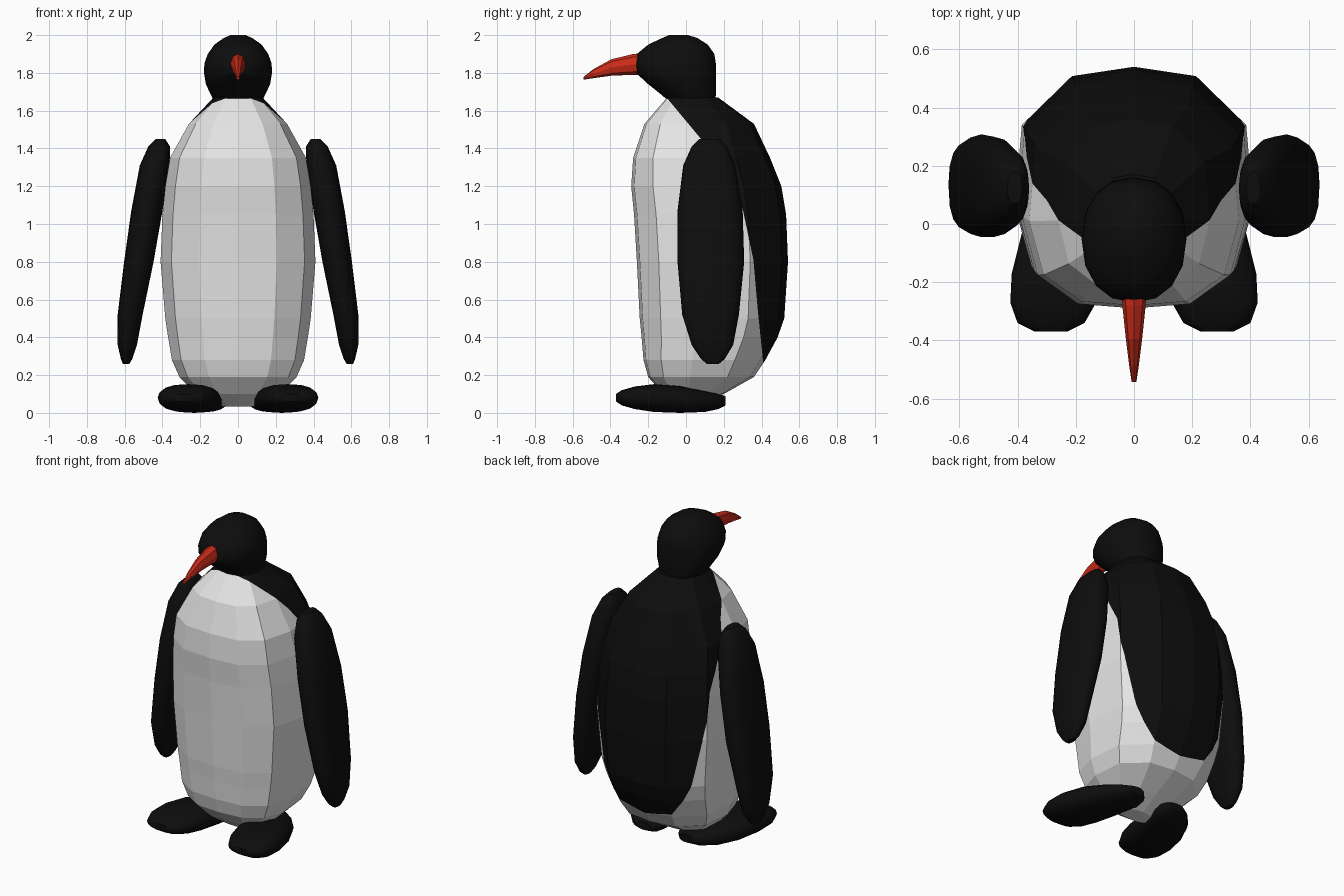
import bpy, bmesh, math
from mathutils import Vector

if "Cube" in bpy.data.objects:
    bpy.data.objects.remove(bpy.data.objects["Cube"])


def material(name, rgb):
    m = bpy.data.materials.new(name)
    m.diffuse_color = (*rgb, 1)
    m.use_nodes = True
    m.node_tree.nodes["Principled BSDF"].inputs["Base Color"].default_value = m.diffuse_color
    return m


WHITE = material("belly white", (0.78, 0.78, 0.78))
BLACK = material("feather black", (0.004, 0.004, 0.004))
RED = material("beak red", (0.6, 0.025, 0.01))


def section(n, p=1.0):
    """Unit outline with n sides; p < 1 makes it boxier."""
    pts = []
    for i in range(n):
        a = 2 * math.pi * i / n
        c, s = math.cos(a), math.sin(a)
        pts.append((math.copysign(abs(c) ** p, c), math.copysign(abs(s) ** p, s)))
    return pts


def loft(rings, outline, axis):
    """Skin rings (position, u0, u1, v0, v1) along 'z' (u=x, v=y) or 'y' (u=x, v=z)."""
    bm = bmesh.new()
    loops = []
    for t, u0, u1, v0, v1 in rings:
        loop = []
        for a, b in outline:
            u = (u0 + u1) / 2 + a * (u1 - u0) / 2
            v = (v0 + v1) / 2 + b * (v1 - v0) / 2
            loop.append(bm.verts.new((u, v, t) if axis == 'z' else (u, t, v)))
        loops.append(loop)
    n = len(outline)
    for lo, hi in zip(loops, loops[1:]):
        for i in range(n):
            j = (i + 1) % n
            bm.faces.new((lo[i], lo[j], hi[j], hi[i]))
    bm.faces.new(loops[0])
    bm.faces.new(loops[-1])
    bmesh.ops.recalc_face_normals(bm, faces=bm.faces)
    return bm


def finish(bm, name, mats, smooth=True, mirror=False):
    me = bpy.data.meshes.new(name)
    bm.to_mesh(me)
    bm.free()
    for m in mats:
        me.materials.append(m)
    if smooth:
        for p in me.polygons:
            p.use_smooth = True
        me.set_sharp_from_angle(angle=math.radians(40))
    ob = bpy.data.objects.new(name, me)
    bpy.context.collection.objects.link(ob)
    if mirror:
        ob.modifiers.new("mirror", 'MIRROR')
    return ob


# Body: twelve-sided loft, (z, front y, back y, half width)
body_rings = [
    (0.035, -0.03, 0.08, 0.10), (0.10, -0.12, 0.20, 0.22), (0.19, -0.20, 0.36, 0.31),
    (0.28, -0.225, 0.42, 0.35), (0.40, -0.235, 0.485, 0.37), (0.50, -0.245, 0.52, 0.385),
    (0.80, -0.26, 0.54, 0.41), (1.05, -0.275, 0.53, 0.40), (1.20, -0.29, 0.505, 0.385),
    (1.35, -0.28, 0.445, 0.36), (1.53, -0.22, 0.36, 0.26), (1.67, -0.10, 0.17, 0.13)]
half = [(0, -1), (0.5, -0.96), (0.86, -0.71), (1, -0.2), (0.94, 0.5), (0.52, 0.92), (0, 1)]
outline = half + [(-x, y) for x, y in half[-2:0:-1]]
bm = loft([(z, -w, w, f, b) for z, f, b, w in body_rings], outline, 'z')

# Black back: cut along a line seen from the side (y, z), then colour behind it
line = [(-0.12, 1.69), (0.08, 1.45), (0.30, 1.08), (0.357, 0.81),
        (0.38, 0.545), (0.41, 0.255), (0.50, 0.10)]
for (y0, z0), (y1, z1) in zip(line, line[1:]):
    bmesh.ops.bisect_plane(bm, geom=bm.verts[:] + bm.edges[:] + bm.faces[:], dist=1e-5,
                           plane_co=(0, y0, z0), plane_no=Vector((0, z0 - z1, y1 - y0)))


def edge_y(z):
    for (y0, z0), (y1, z1) in zip(line, line[1:]):
        if z >= z1:
            return y0 + (y1 - y0) * (z0 - z) / (z0 - z1)
    return 1.0


for f in bm.faces:
    c = f.calc_center_median()
    f.material_index = int(c.y > edge_y(c.z))
finish(bm, "body", [WHITE, BLACK], smooth=False)

# Head: (z, front y, back y, half width)
head_rings = [
    (1.64, -0.08, 0.15, 0.12), (1.68, -0.125, 0.158, 0.142), (1.74, -0.20, 0.16, 0.17),
    (1.80, -0.265, 0.16, 0.18), (1.85, -0.27, 0.158, 0.178), (1.90, -0.26, 0.15, 0.16),
    (1.95, -0.20, 0.115, 0.125), (1.985, -0.125, 0.06, 0.075), (2.0, -0.09, 0.01, 0.04)]
finish(loft([(z, -w, w, f, b) for z, f, b, w in head_rings], section(16, 0.9), 'z'),
       "head", [BLACK])

# Beak: (y, half width, bottom z, top z)
beak_rings = [(-0.22, 0.042, 1.79, 1.905), (-0.28, 0.04, 1.79, 1.90), (-0.395, 0.028, 1.785, 1.872),
              (-0.49, 0.016, 1.772, 1.82), (-0.543, 0.008, 1.764, 1.778)]
finish(loft([(y, -w, w, b, t) for y, w, b, t in beak_rings], section(8), 'y'),
       "beak", [RED], smooth=False)

# Flippers: (z, inner x, outer x, front y, back y)
flipper_rings = [
    (1.45, 0.385, 0.435, 0.07, 0.18), (1.41, 0.36, 0.475, 0.03, 0.215),
    (1.31, 0.362, 0.52, -0.015, 0.26), (1.07, 0.40, 0.565, -0.045, 0.30),
    (0.80, 0.447, 0.603, -0.045, 0.308), (0.52, 0.505, 0.637, -0.02, 0.28),
    (0.36, 0.535, 0.637, 0.03, 0.25), (0.285, 0.56, 0.62, 0.08, 0.205),
    (0.26, 0.575, 0.61, 0.11, 0.175)]
finish(loft(flipper_rings, section(16, 0.8), 'z'), "flippers", [BLACK], mirror=True)

# Feet: (y, inner x, outer x, bottom z, top z)
foot_rings = [
    (-0.37, 0.23, 0.34, 0.06, 0.10), (-0.34, 0.17, 0.40, 0.04, 0.12),
    (-0.27, 0.13, 0.425, 0.02, 0.14), (-0.17, 0.105, 0.42, 0.005, 0.152),
    (-0.03, 0.08, 0.385, 0.0, 0.142), (0.10, 0.058, 0.32, 0.005, 0.117),
    (0.17, 0.065, 0.26, 0.02, 0.10), (0.21, 0.10, 0.20, 0.04, 0.088)]
finish(loft(foot_rings, section(16, 0.8), 'y'), "feet", [BLACK], mirror=True)
